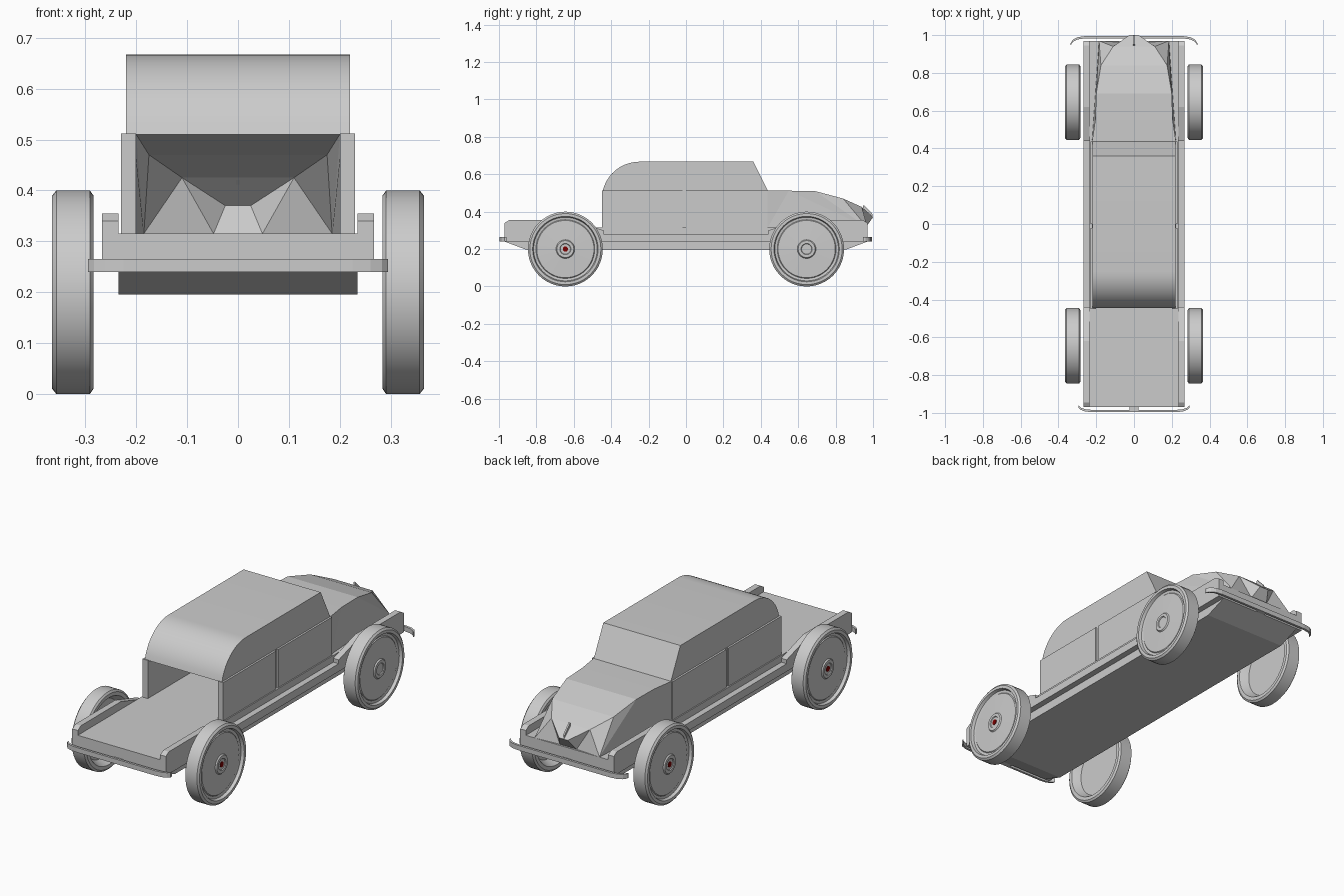
import bpy, bmesh, math
from mathutils import Vector

if "Cube" in bpy.data.objects:
    bpy.data.objects.remove(bpy.data.objects["Cube"])


def material(name, rgb):
    m = bpy.data.materials.new(name)
    m.diffuse_color = (*rgb, 1)
    m.use_nodes = True
    m.node_tree.nodes["Principled BSDF"].inputs["Base Color"].default_value = m.diffuse_color
    return m


GREY = material("plain grey", (0.6, 0.6, 0.6))
RED = material("dark red", (0.2, 0.0, 0.0))


def finish(name, bm, mat=GREY, smooth=None, normals=True):
    if normals:
        bmesh.ops.recalc_face_normals(bm, faces=bm.faces)
    me = bpy.data.meshes.new(name)
    bm.to_mesh(me)
    bm.free()
    me.materials.append(mat)
    if smooth:
        for p in me.polygons:
            p.use_smooth = True
        me.set_sharp_from_angle(angle=math.radians(smooth))
    ob = bpy.data.objects.new(name, me)
    bpy.context.collection.objects.link(ob)
    return ob


def side_profile(name, pts, x0, x1, smooth=None):
    """Extrude a (y, z) outline from x0 to x1."""
    bm = bmesh.new()
    f = bm.faces.new([bm.verts.new((x0, y, z)) for y, z in pts])
    r = bmesh.ops.extrude_face_region(bm, geom=[f])
    vs = [v for v in r["geom"] if isinstance(v, bmesh.types.BMVert)]
    bmesh.ops.translate(bm, verts=vs, vec=(x1 - x0, 0, 0))
    return finish(name, bm, smooth=smooth)


def box(name, x, y, z):
    return side_profile(name, [(y[0], z[0]), (y[1], z[0]), (y[1], z[1]), (y[0], z[1])], *x)


def lathe(name, prof, cx, cy, cz, sign, mat=GREY):
    """Spin an (x, radius) profile about the axle line."""
    bm = bmesh.new()
    vs = [bm.verts.new((x, 0, r)) for x, r in prof]
    es = [bm.edges.new(p) for p in zip(vs, vs[1:])]
    bmesh.ops.spin(bm, geom=vs + es, cent=(0, 0, 0), axis=(1, 0, 0),
                   angle=2 * math.pi, steps=48, use_duplicate=False)
    bmesh.ops.remove_doubles(bm, verts=bm.verts, dist=1e-5)
    for v in bm.verts:
        v.co = (cx + sign * v.co.x, cy + v.co.y, cz + v.co.z)
    return finish(name, bm, mat, smooth=35)


# Chassis with sloped ends, and the deck on top of it
side_profile("chassis", [(-0.85, 0.195), (0.85, 0.195), (0.97, 0.24), (-0.97, 0.24)], -0.235, 0.235)
box("deck", (-0.236, 0.236), (-0.97, 0.97), (0.24, 0.315))

# Side rails: raised over the wheels, low running board between
half = [(0.44, 0.28), (0.44, 0.30), (0.62, 0.355), (0.945, 0.355), (0.97, 0.34), (0.97, 0.24)]
rail = half + [(-y, z) for y, z in reversed(half)]
for s, side in ((1, "right"), (-1, "left")):
    side_profile(side + "_rail", rail, s * 0.235, s * 0.267)
    # Doors with a narrow recessed pillar between
    box(side + "_rear_door", (s * 0.2, s * 0.23), (-0.45, -0.02), (0.28, 0.512))
    box(side + "_front_door", (s * 0.2, s * 0.23), (0.0, 0.437), (0.28, 0.512))
    box(side + "_pillar", (s * 0.2, s * 0.222), (-0.02, 0.0), (0.28, 0.512))

# Roof: rounded at the rear, sloped windscreen at the front
arc = [(-0.25 + 0.2 * math.cos(math.radians(a)), 0.467 + 0.2 * math.sin(math.radians(a)))
       for a in [90 + 77.6 * i / 10 for i in range(11)]]
side_profile("roof", [(0.437, 0.512), (0.36, 0.667)] + arc, -0.22, 0.22, smooth=25)

# Faceted open hood, right half points mirrored to the left
P = {"a": (0.222, 0.437, 0.512), "b": (0.222, 0.437, 0.315), "c": (0.205, 0.55, 0.512),
     "d": (0.2, 0.69, 0.51), "e": (0.175, 0.84, 0.47), "f": (0.11, 0.94, 0.425),
     "g": (0.025, 1.0, 0.37), "h": (0.048, 0.96, 0.315), "i": (0.185, 0.97, 0.315)}
bm = bmesh.new()
R = {k: bm.verts.new(p) for k, p in P.items()}
L = {k: bm.verts.new((-p[0], p[1], p[2])) for k, p in P.items()}
for V in (R, L):
    for f in ("abc", "cbi", "cid", "die", "eif", "fih", "fhg"):
        bm.faces.new([V[k] for k in f])
for p, q in ("ac", "cd", "de", "ef", "fg", "gh"):
    bm.faces.new((R[p], R[q], L[q], L[p]))
finish("hood", bm)
side_profile("hood_ornament", [(0.945, 0.42), (1.0, 0.372), (0.995, 0.39), (0.95, 0.437)], -0.004, 0.004)


# Bumpers: flat bars with ends curling toward the body
def bumper(name, w, y, curl, s):
    path = [(-w, y - s * curl), (-w + 0.012, y - s * curl * 0.5), (-w + 0.035, y - s * curl * 0.15), (-w + 0.07, y)]
    path += [(-x, yy) for x, yy in reversed(path)]
    bm = bmesh.new()
    rings = []
    for x, yy in path:
        rings.append([bm.verts.new((x, yy + dy, z)) for dy, z in
                      ((-0.006, 0.24), (0.006, 0.24), (0.006, 0.265), (-0.006, 0.265))])
    for a, b in zip(rings, rings[1:]):
        for k in range(4):
            bm.faces.new((a[k], a[(k + 1) % 4], b[(k + 1) % 4], b[k]))
    bm.faces.new(rings[0])
    bm.faces.new(rings[-1])
    finish(name, bm)


bumper("hood_end_bumper", 0.335, 0.988, 0.035, 1)
bumper("deck_end_bumper", 0.295, -0.99, 0.025, -1)
for s, n in ((1, "hood"), (-1, "deck")):
    box(n + "_end_bumper_mount", (-0.025, 0.025), (s * 0.965, s * 0.985), (0.24, 0.26))

# Wheels: bevelled tyre, recessed disc and hub on the outside, dish on the inside
prof = [(0.325, 0), (0.325, 0.15), (0.29, 0.168), (0.284, 0.172), (0.284, 0.19), (0.291, 0.2),
        (0.357, 0.2), (0.365, 0.19), (0.365, 0.175), (0.35, 0.17), (0.348, 0.157),
        (0.352, 0.153), (0.356, 0.05), (0.362, 0.045), (0.362, 0.03), (0.358, 0.027), (0.358, 0)]
for s, side in ((1, "right"), (-1, "left")):
    for y, end in ((0.645, "hood_end"), (-0.645, "deck_end")):
        lathe(f"{side}_{end}_wheel", prof, 0, y, 0.2, s)
        if (s, y) != (1, 0.645):
            lathe(f"{side}_{end}_hub_cap", [(0.357, 0), (0.357, 0.014), (0.36, 0.014), (0.36, 0)],
                  0, y, 0.2, s, RED)
